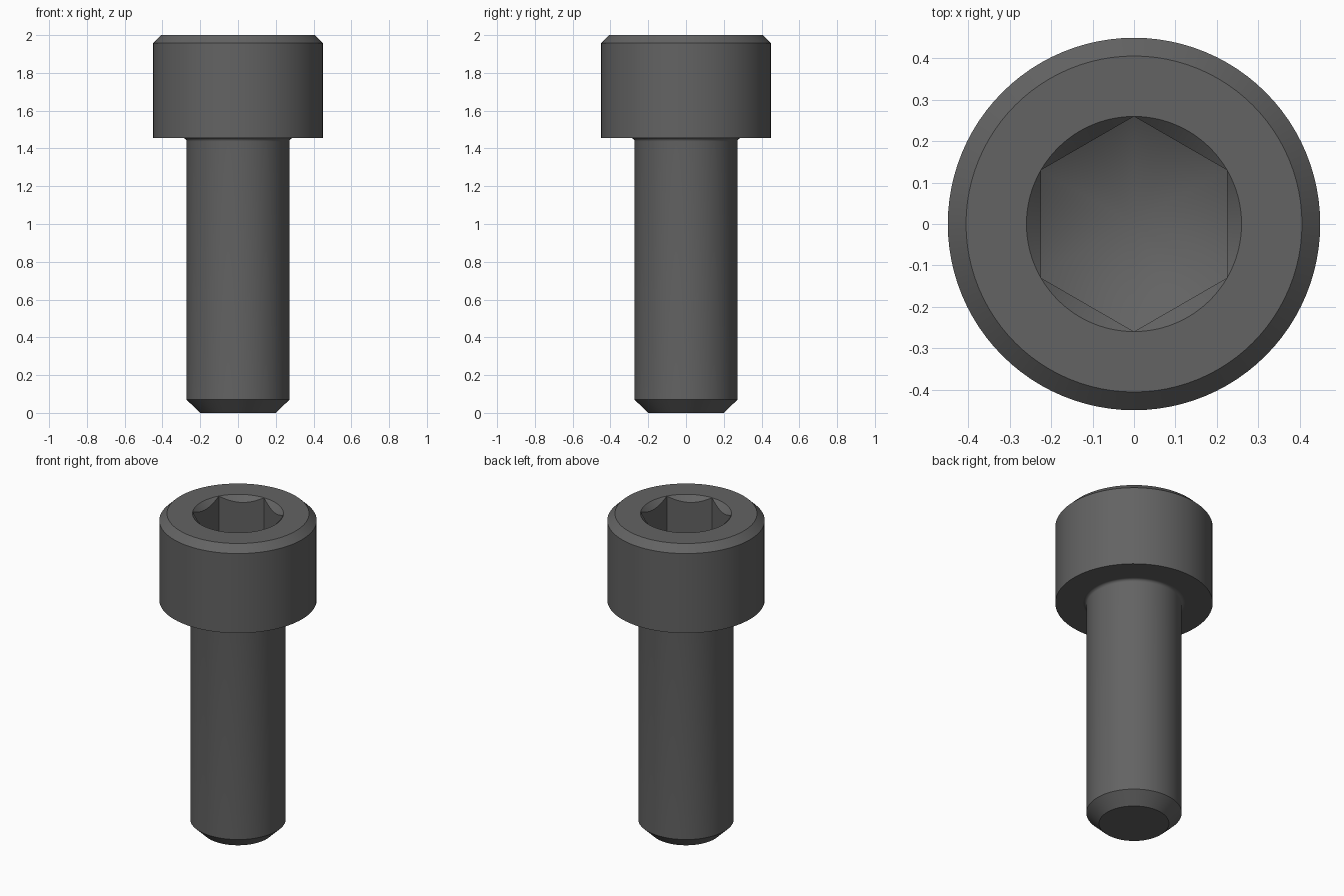
import bpy, bmesh
from math import cos, sin, pi, tan, radians

SEGMENTS = 96
HEX_CORNER = 0.26          # socket corner radius, corners point along y
SOCKET_TIP = 1.58
HEAD_BASE = 1.455
SHAFT_R = 0.2725
FILLET = 0.018

if "Cube" in bpy.data.objects:
    bpy.data.objects.remove(bpy.data.objects["Cube"])

steel = bpy.data.materials.new("dark grey steel")
colour = (0.125, 0.125, 0.125, 1)
steel.diffuse_color = colour
steel.use_nodes = True
steel.node_tree.nodes["Principled BSDF"].inputs["Base Color"].default_value = colour


def lathe(name, profile):
    """Sweep profile(angle) -> [(radius, z), ...] around the z axis."""
    bm = bmesh.new()
    rings = []
    for i in range(SEGMENTS):
        a = 2 * pi * i / SEGMENTS
        rings.append([bm.verts.new((r * cos(a), r * sin(a), z)) for r, z in profile(a)])
    for i, ring in enumerate(rings):
        after = rings[(i + 1) % SEGMENTS]
        for j in range(len(ring) - 1):
            bm.faces.new((ring[j], after[j], after[j + 1], ring[j + 1]))
    bmesh.ops.remove_doubles(bm, verts=bm.verts, dist=1e-5)
    mesh = bpy.data.meshes.new(name)
    bm.to_mesh(mesh)
    bm.free()
    mesh.materials.append(steel)
    obj = bpy.data.objects.new(name, mesh)
    bpy.context.collection.objects.link(obj)
    bpy.ops.object.select_all(action="DESELECT")
    obj.select_set(True)
    bpy.context.view_layer.objects.active = obj
    bpy.ops.object.shade_smooth_by_angle(angle=radians(25))
    return obj


def head_profile(a):
    # Distance to the hexagon's wall in this direction
    hex_r = HEX_CORNER * cos(pi / 6) / cos(a - round(a / (pi / 3)) * pi / 3)
    return [
        (SHAFT_R + FILLET, HEAD_BASE),            # underside
        (0.45, HEAD_BASE),
        (0.45, 1.957),                            # outer chamfer
        (0.406, 2),
        (HEX_CORNER, 2),                          # socket countersink
        (hex_r, 2 - (HEX_CORNER - hex_r)),
        (hex_r, SOCKET_TIP + hex_r * tan(pi / 6)),  # conical socket floor
        (0, SOCKET_TIP),
    ]


def shaft_profile(a):
    # Chamfered tip, straight shank, then a small fillet under the head
    points = [(0, 0), (0.2, 0), (SHAFT_R, 0.07)]
    for k in range(7):
        t = k / 6 * pi / 2
        points.append((SHAFT_R + FILLET * (1 - cos(t)), HEAD_BASE - FILLET * (1 - sin(t))))
    return points


lathe("screw_head", head_profile)
lathe("screw_shaft", shaft_profile)
